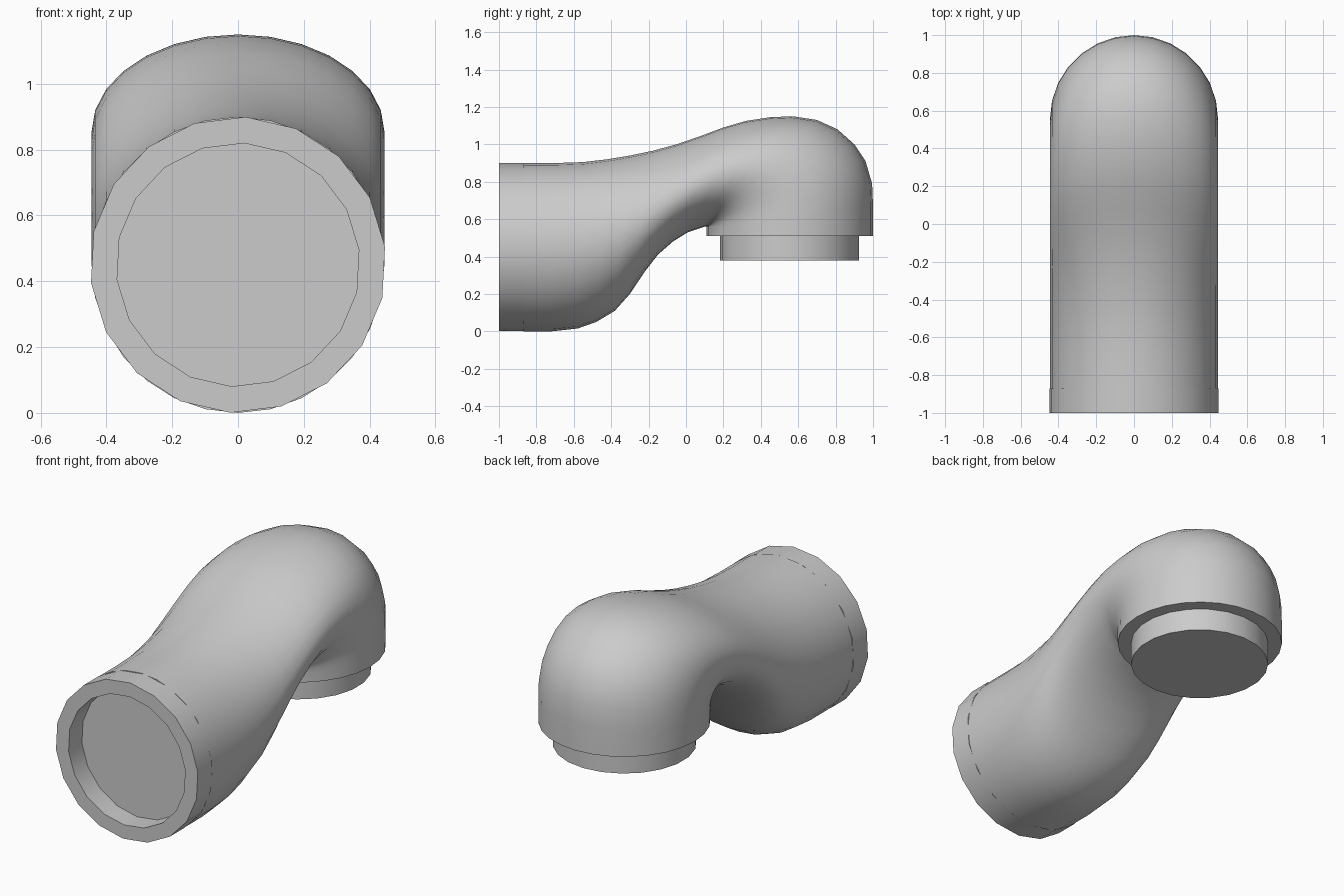
import bpy
import bmesh
from math import cos, sin, pi, radians
from mathutils import Vector

cube = bpy.data.objects.get("Cube")
if cube:
    bpy.data.objects.remove(cube)

grey = bpy.data.materials.new("plain_grey")
grey.use_nodes = True
colour = (0.6, 0.6, 0.6, 1)
grey.diffuse_color = colour
grey.node_tree.nodes["Principled BSDF"].inputs["Base Color"].default_value = colour


def loft(name, rings, sides, turn=0.0):
    """Skin elliptical rings, each given as (top y, top z, bottom y, bottom z, half width)."""
    bm = bmesh.new()
    loops = []
    for ty, tz, by, bz, half in rings:
        top, bottom = Vector((0, ty, tz)), Vector((0, by, bz))
        mid, arm = (top + bottom) / 2, (top - bottom) / 2
        loop = []
        for i in range(sides):
            a = 2 * pi * i / sides + turn
            loop.append(bm.verts.new(mid + arm * cos(a) + Vector((half * sin(a), 0, 0))))
        loops.append(loop)
    for low, high in zip(loops, loops[1:]):
        for i in range(sides):
            j = (i + 1) % sides
            bm.faces.new((low[i], low[j], high[j], high[i]))
    bm.faces.new(loops[0])
    bm.faces.new(loops[-1])
    bmesh.ops.recalc_face_normals(bm, faces=bm.faces)
    mesh = bpy.data.meshes.new(name)
    bm.to_mesh(mesh)
    bm.free()
    mesh.materials.append(grey)
    obj = bpy.data.objects.new(name, mesh)
    bpy.context.collection.objects.link(obj)
    bpy.ops.object.select_all(action="DESELECT")
    obj.select_set(True)
    bpy.context.view_layer.objects.active = obj
    bpy.ops.object.shade_smooth_by_angle(angle=radians(35))
    return obj


# Curved body: straight inlet, rising neck, then an elbow fanning about the crotch
WIDTH = 0.445
neck = [
    (-.87, .9, -.87, 0), (-.7, .9, -.72, 0), (-.55, .905, -.58, .015),
    (-.42, .92, -.48, .05), (-.3, .94, -.38, .11), (-.18, .965, -.3, .2),
    (-.05, 1, -.22, .32), (.08, 1.045, -.15, .41), (.2, 1.09, -.07, .48),
    (.32, 1.125, .01, .53), (.45, 1.145, .08, .553),
]
crown = [(.57, 1.15), (.7, 1.13), (.81, 1.08), (.9, 1), (.96, .91), (.995, .79), (1, .67), (1, .56)]
elbow = [(y, z, .1 + .01 * i / 7, .56) for i, (y, z) in enumerate(crown)]
rim = [(1, .51, .11, .51)]
loft("curved_body", [r + (WIDTH,) for r in neck + elbow + rim], 28)


# Inlet collar with a recessed socket
def upright(y, radius):
    return (y, .45 + radius, y, .45 - radius, radius)


loft("inlet_collar", [upright(-.87, .45), upright(-1, .45), upright(-1, .37), upright(-.88, .37)],
     18, radians(3))


# Outlet nozzle under the elbow
def level(z, radius):
    return (.553 + radius, z, .553 - radius, z, radius)


loft("outlet_nozzle", [level(.53, .372), level(.38, .372)], 22)
